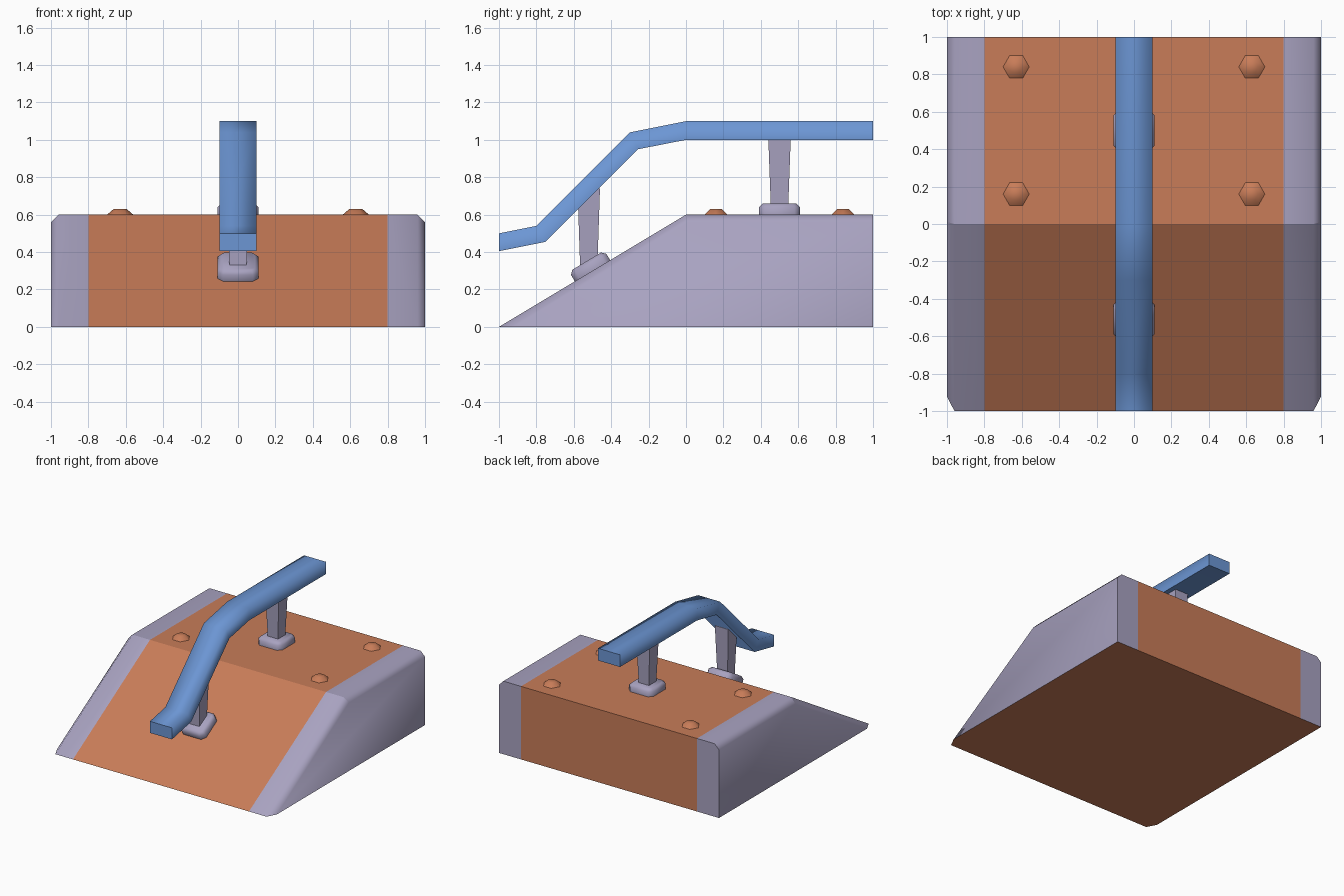
import bpy, bmesh, math
from mathutils import Matrix, Vector

if "Cube" in bpy.data.objects:
    bpy.data.objects.remove(bpy.data.objects["Cube"])


def material(name, color):
    m = bpy.data.materials.new(name)
    m.diffuse_color = (*color, 1)
    m.use_nodes = True
    m.node_tree.nodes["Principled BSDF"].inputs["Base Color"].default_value = m.diffuse_color
    return m


ORANGE = material("orange", (0.578, 0.202, 0.098))
GREY = material("lilac grey", (0.392, 0.361, 0.527))
BLUE = material("blue", (0.150, 0.305, 0.658))


def finish(bm, name, mats, sharp=None, limit=50):
    """Smooth faces with sharp edges by angle; sharp(edge) may override."""
    bmesh.ops.recalc_face_normals(bm, faces=bm.faces)
    bm.normal_update()
    for f in bm.faces:
        f.smooth = True
    for e in bm.edges:
        e.smooth = e.calc_face_angle(0) < math.radians(limit)
        choice = sharp(e) if sharp else None
        if choice is not None:
            e.smooth = not choice
    me = bpy.data.meshes.new(name)
    bm.to_mesh(me)
    bm.free()
    for m in mats:
        me.materials.append(m)
    ob = bpy.data.objects.new(name, me)
    bpy.context.collection.objects.link(ob)
    return ob


def loft(sections):
    """Skin a list of equal closed loops and cap both ends."""
    bm = bmesh.new()
    loops = [[bm.verts.new(p) for p in s] for s in sections]
    n = len(loops[0])
    for a, b in zip(loops, loops[1:]):
        for i in range(n):
            j = (i + 1) % n
            bm.faces.new((a[i], a[j], b[j], b[i]))
    bm.faces.new(loops[0][::-1])
    bm.faces.new(loops[-1])
    return bm


# wedge body with chamfered upper side edges and grey side bands
profile = [(-1, 0), (1, 0), (1, 0.6), (0, 0.6)]
bm = loft([[(x, y, z) for y, z in profile] for x in (-1, 1)])
bmesh.ops.recalc_face_normals(bm, faces=bm.faces)
rims = [e for e in bm.edges
        if abs(e.verts[0].co.x - e.verts[1].co.x) < 0.01
        and max(v.co.z for v in e.verts) > 0.5
        and any(abs(v.co.y) < 0.01 for v in e.verts)]
bmesh.ops.bevel(bm, geom=rims, offset=0.04, segments=1, affect='EDGES')
for x in (-0.8, 0.8):
    bmesh.ops.bisect_plane(bm, geom=bm.verts[:] + bm.edges[:] + bm.faces[:],
                           plane_co=(x, 0, 0), plane_no=(1, 0, 0))
bm.normal_update()
for f in bm.faces:
    centre = abs(f.calc_center_median().x) < 0.79
    f.material_index = 0 if centre or f.normal.z < -0.5 else 1
finish(bm, "wedge_body", [ORANGE, GREY],
       lambda e: True if all(abs(v.co.y) < 0.05 and v.co.z > 0.5 for v in e.verts) else None)

# bent handle bar, rounded shading on its upper edges only
top = [(-1, 0.5), (-0.8, 0.54), (-0.3, 1.04), (0, 1.1), (1, 1.1)]
low = [(-1, 0.405), (-0.75, 0.455), (-0.255, 0.95), (0, 1.0), (1, 1.0)]
bm = loft([[(-0.1, *t), (0.1, *t), (0.1, *b), (-0.1, *b)] for t, b in zip(top, low)])


def upper_long_edge(e):
    ns = [f.normal for f in e.link_faces]
    if any(n.z > 0.5 for n in ns) and any(abs(n.x) > 0.9 for n in ns):
        return False


finish(bm, "handle_bar", [BLUE], upper_long_edge)

# tapered posts standing on chamfered feet
slope = math.atan2(0.6, 1)
for name, y, z, tilt, post_y, post_z0, post_z1 in (
        ("back", 0.5, 0.6, 0, 0.5, 0.63, 1.01),
        ("front", -0.5, 0.3, slope, -0.52, 0.32, 0.74)):
    bm = bmesh.new()
    bmesh.ops.create_cube(bm, size=1, matrix=Matrix.Translation((0, 0, 0.03))
                          @ Matrix.Diagonal((0.22, 0.22, 0.06, 1)))
    uprights = [e for e in bm.edges if abs(e.verts[0].co.z - e.verts[1].co.z) > 0.01]
    bmesh.ops.bevel(bm, geom=uprights, offset=0.03, segments=1, affect='EDGES')
    rim = [e for e in bm.edges if all(v.co.z > 0.05 for v in e.verts)]
    bmesh.ops.bevel(bm, geom=rim, offset=0.02, segments=1, affect='EDGES')
    foot = finish(bm, name + "_post_foot", [GREY])
    foot.location = (0, y, z)
    foot.rotation_euler.x = tilt

    bm = loft([[(sx * r, post_y + sy * r, h) for sx, sy in ((-1, -1), (1, -1), (1, 1), (-1, 1))]
               for r, h in ((0.046, post_z0), (0.06, post_z1))])
    finish(bm, name + "_post", [GREY])

# hexagonal bolt heads on the flat top
for x in (-0.63, 0.63):
    for y in (0.16, 0.84):
        bm = loft([[(x + r * math.cos(i * math.pi / 3), y + r * math.sin(i * math.pi / 3), h)
                    for i in range(6)] for r, h in ((0.07, 0.6), (0.035, 0.63))])
        finish(bm, "bolt_head", [ORANGE])
